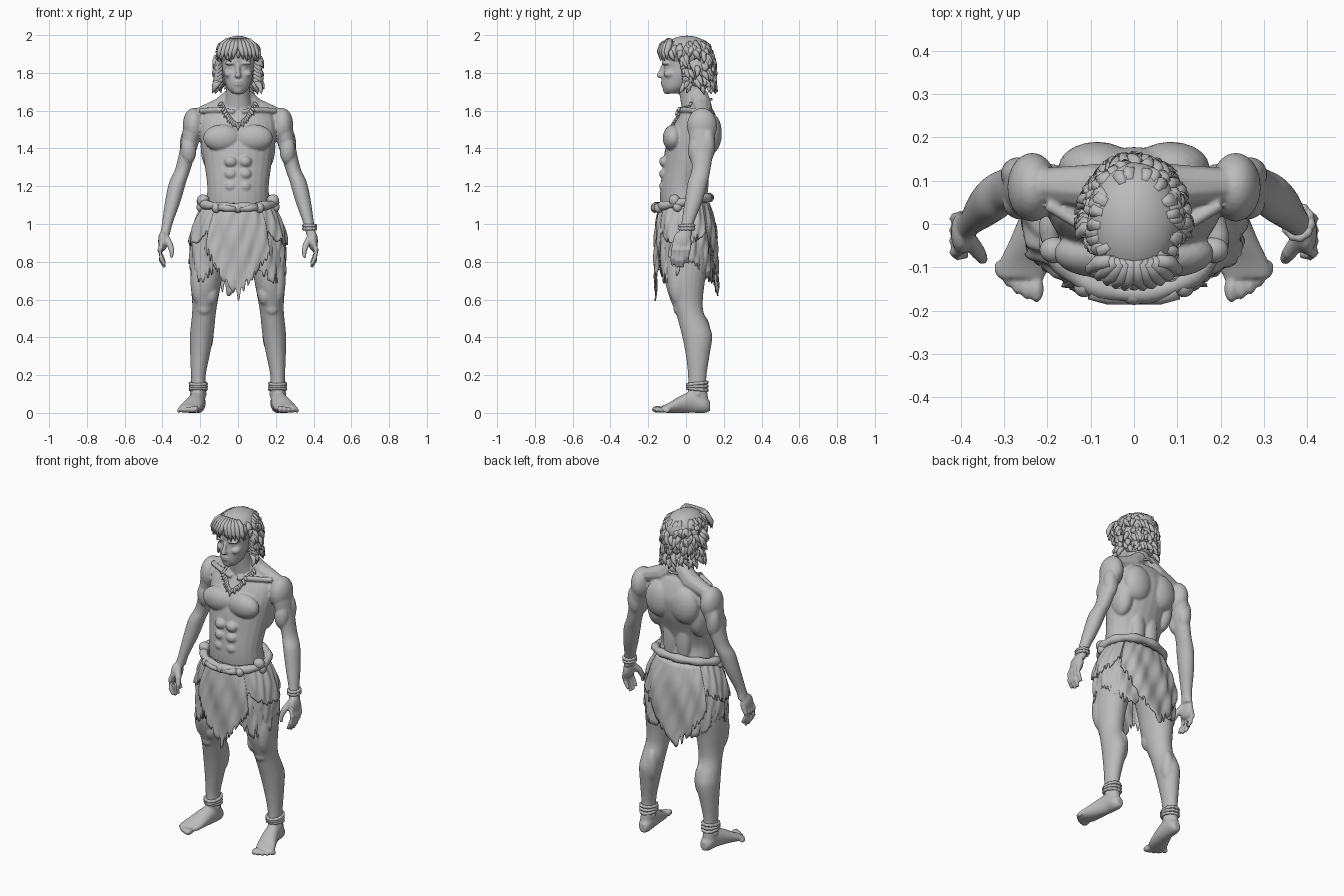
import bpy, bmesh, math, random
from math import sin, cos, pi, sqrt
from mathutils import Vector, Matrix
from mathutils.bvhtree import BVHTree

random.seed(4)
cube = bpy.data.objects.get("Cube")
if cube:
    bpy.data.objects.remove(cube)

clay = bpy.data.materials.new("grey_clay")
clay.use_nodes = True
clay.diffuse_color = (0.5, 0.5, 0.5, 1)
clay.node_tree.nodes["Principled BSDF"].inputs["Base Color"].default_value = (0.5, 0.5, 0.5, 1)


def finish(name, bm):
    """Turn a bmesh into a smooth shaded object."""
    bmesh.ops.recalc_face_normals(bm, faces=bm.faces[:])
    mesh = bpy.data.meshes.new(name)
    bm.to_mesh(mesh)
    bm.free()
    mesh.shade_smooth()
    mesh.materials.append(clay)
    obj = bpy.data.objects.new(name, mesh)
    bpy.context.collection.objects.link(obj)
    return obj


def skin_rings(bm, rings):
    """Bridge rings of points into a closed tube."""
    loops = [[bm.verts.new(p) for p in ring] for ring in rings]
    n = len(loops[0])
    for a, b in zip(loops, loops[1:]):
        for i in range(n):
            j = (i + 1) % n
            bm.faces.new((a[i], a[j], b[j], b[i]))
    bm.faces.new(loops[0][::-1])
    bm.faces.new(loops[-1])


def spline(rows, steps=4):
    """Catmull-Rom interpolation of rows of numbers."""
    out = []
    for i in range(len(rows) - 1):
        p0, p1, p2, p3 = (rows[max(0, min(len(rows) - 1, i + k))] for k in (-1, 0, 1, 2))
        for s in range(steps):
            t = s / steps
            out.append([b + t * ((c - a) + t * ((2 * a - 5 * b + 4 * c - d) + t * (3 * b - a - 3 * c + d))) / 2
                        for a, b, c, d in zip(p0, p1, p2, p3)])
    return out + [list(rows[-1])]


def loft(bm, rows, side=1, along_y=False, n=24):
    """Elliptical sections (x, y, z, radius, radius), level or facing front."""
    rings = []
    for x, y, z, a, b in spline(rows):
        ring = []
        for i in range(n):
            t = 2 * pi * i / n
            off = (a * cos(t), 0, b * sin(t)) if along_y else (a * cos(t), b * sin(t), 0)
            ring.append(Vector((side * x, y, z)) + Vector(off))
        rings.append(ring)
    skin_rings(bm, rings)


def tube(bm, points, radii, side=1, n=10):
    pts = [Vector((side * p[0], p[1], p[2])) for p in points]
    rings = []
    for i, p in enumerate(pts):
        d = pts[min(i + 1, len(pts) - 1)] - pts[max(i - 1, 0)]
        q = d.to_track_quat("Z", "Y")
        rings.append([p + q @ Vector((cos(2 * pi * k / n), sin(2 * pi * k / n), 0)) * radii[i] for k in range(n)])
    skin_rings(bm, rings)


def ball(bm, centre, radius, side=1):
    c = Vector((side * centre[0], centre[1], centre[2]))
    bmesh.ops.create_icosphere(bm, subdivisions=3, radius=1, matrix=Matrix.LocRotScale(c, None, Vector(radius)))


# Torso, neck and head
bm = bmesh.new()
loft(bm, [(0, 0, .94, .15, .11), (0, -.01, 1.1, .165, .125), (0, -.02, 1.2, .163, .115), (0, 0, 1.3, .175, .122),
          (0, .025, 1.4, .19, .135), (0, .05, 1.5, .205, .128), (0, .06, 1.57, .19, .1), (0, .065, 1.62, .12, .07)])
loft(bm, [(0, .06, 1.56, .09, .075), (0, .04, 1.66, .067, .07), (0, .02, 1.78, .06, .07)])
loft(bm, [(0, -.075, 1.69, .03, .03), (0, -.06, 1.72, .058, .065), (0, -.035, 1.78, .077, .092),
          (0, -.015, 1.83, .084, .103), (0, -.01, 1.87, .087, .117), (0, 0, 1.93, .08, .115), (0, 0, 1.97, .05, .08)])
tube(bm, [(0, -.115, 1.85), (0, -.132, 1.81), (0, -.14, 1.785)], [.01, .012, .014])
ball(bm, (0, -.138, 1.785), (.017, .018, .012))
ball(bm, (0, -.1, 1.707), (.028, .022, .02))
for z in (1.739, 1.752):
    ball(bm, (0, -.121, z), (.027, .013, .006))

for s in (-1, 1):
    # Face details
    ball(bm, (.038, -.108, 1.851), (.034, .02, .01), s)
    ball(bm, (.035, -.1, 1.829), (.014, .014, .01), s)
    ball(bm, (.048, -.085, 1.795), (.028, .035, .022), s)
    # Chest, belly and back muscles
    ball(bm, (.085, -.068, 1.455), (.1, .055, .072), s)
    for z in (1.33, 1.265, 1.2):
        ball(bm, (.038, -.112, z), (.034, .03, .03), s)
    ball(bm, (.14, .06, 1.41), (.058, .08, .13), s)
    ball(bm, (.085, .13, 1.48), (.09, .06, .11), s)
    ball(bm, (.045, .085, 1.24), (.045, .035, .15), s)
    ball(bm, (.085, .06, .96), (.1, .09, .1), s)
    tube(bm, [(.02, .07, 1.68), (.09, .085, 1.615), (.21, .09, 1.575)], [.05, .055, .04], s)
    tube(bm, [(.02, -.035, 1.595), (.1, -.015, 1.605), (.2, .045, 1.6)], [.012, .015, .015], s)
    # Arm
    ball(bm, (.235, .085, 1.52), (.058, .08, .095), s)
    loft(bm, [(.225, .085, 1.57, .045, .06), (.24, .085, 1.5, .052, .072), (.262, .085, 1.4, .045, .062),
              (.292, .08, 1.29, .041, .05), (.32, .062, 1.22, .045, .053), (.345, .04, 1.12, .041, .047),
              (.375, .007, 1, .028, .033), (.388, -.005, .94, .026, .038)], s)
    ball(bm, (.262, .052, 1.39), (.042, .042, .075), s)
    ball(bm, (.266, .115, 1.42), (.042, .04, .09), s)
    # Hand
    ball(bm, (.398, -.02, .91), (.025, .05, .055), s)
    for i in range(4):
        y = -.06 + .026 * i
        drop = .012 * (i in (1, 2)) - .012 * (i == 3)
        tube(bm, [(.402, y, .9), (.414, y - .006, .862), (.408, y - .012, .822 - drop), (.388, y - .012, .782 - drop)],
             [.013, .014, .013, .009], s)
    tube(bm, [(.385, -.03, .935), (.36, -.065, .89), (.35, -.08, .855), (.352, -.085, .82)], [.02, .018, .014, .009], s)
    # Leg
    loft(bm, [(.11, 0, 1, .1, .12), (.14, 0, .9, .103, .122), (.16, 0, .78, .09, .115), (.17, -.005, .68, .08, .103),
              (.175, .005, .59, .068, .084), (.18, .02, .53, .063, .074), (.187, .045, .46, .063, .079),
              (.193, .06, .4, .062, .079), (.202, .062, .3, .051, .062), (.21, .06, .2, .039, .049),
              (.21, .06, .14, .038, .049), (.212, .065, .06, .038, .055)], s)
    ball(bm, (.18, -.035, .555), (.038, .032, .042), s)
    ball(bm, (.145, -.04, .63), (.042, .05, .065), s)
    ball(bm, (.21, -.04, .7), (.042, .055, .13), s)
    ball(bm, (.165, .085, .42), (.036, .045, .1), s)
    for x in (.178, .243):
        ball(bm, (x, .062, .1), (.012, .018, .018), s)
    # Foot
    loft(bm, [(.207, .128, .035, .02, .025), (.21, .1, .045, .037, .045), (.215, .04, .058, .042, .058),
              (.232, -.03, .045, .052, .045), (.252, -.09, .027, .06, .027), (.262, -.125, .02, .055, .018)], s, True)
    for i in range(5):
        r = .021 - .002 * i
        ball(bm, (.225 + .022 * i, -.15 + .003 * i * i, .9 * r), (.8 * r, 1.5 * r, .9 * r), s)

body = finish("body", bm)
remesh = body.modifiers.new("Remesh", "REMESH")
remesh.mode = "VOXEL"
remesh.voxel_size = .006
remesh.use_smooth_shade = True
relax = body.modifiers.new("Smooth", "SMOOTH")
relax.iterations = 4
skin = BVHTree.FromObject(body, bpy.context.evaluated_depsgraph_get())

# Hair: smooth cap with ragged locks
bm = bmesh.new()
ball(bm, (0, .005, 1.905), (.108, .138, .092))
ball(bm, (0, .05, 1.825), (.104, .085, .12))
for i in range(230):
    z = random.uniform(1.73, 1.95)
    a = random.uniform(-pi, pi)
    if abs(a) < 1.45 and z < 1.9:
        continue
    k = sqrt(1 - ((z - 1.87) / .125) ** 2) if z > 1.87 else 1
    out = Vector((sin(a), -cos(a), 0))
    root = Vector((.108 * k * out.x, .005 + .132 * k * out.y, z))
    swing = Vector((-out.y, out.x, 0)) * random.uniform(-.03, .03)
    flick = random.uniform(.008, .03) if z < 1.9 else .004
    down = Vector((0, 0, -1))
    tube(bm, [root - out * .015 - down * .02, root + out * .006, root + out * (.008 + flick * .4) + down * .022 + swing * .4,
              root + out * flick + down * .045 + swing], [.012, .018, .013, .001], n=6)
for s in (-1, 1):
    # Parted fringe and temple locks
    for i in range(5):
        x = .012 + .02 * i
        y = -.138 + .9 * x * x * 5
        tube(bm, [(x * .6, -.085, 1.975), (x * .9, y + .01, 1.945), (x + .008, y - .004, 1.91),
                  (x + .016, y, 1.872 - .01 * (i % 2))], [.014, .018, .014, .002], s, 8)
    for i in range(7):
        z = 1.87 - .02 * i
        tube(bm, [(.085, -.01, z + .02), (.108, -.018 + .003 * i, z), (.118, -.02 + .006 * i, z - .025),
                  (.135 - .018 * (i % 2), -.03 + .006 * i, z - .038)], [.012, .019, .014, .001], s, 6)
finish("hair", bm)


def cord(name, points, radius):
    """Closed round cord, slightly lumpy."""
    curve = bpy.data.curves.new(name, "CURVE")
    curve.dimensions = "3D"
    curve.bevel_depth = radius
    curve.bevel_resolution = 3
    line = curve.splines.new("POLY")
    line.points.add(len(points) - 1)
    line.use_cyclic_u = True
    line.use_smooth = True
    for i, (pt, p) in enumerate(zip(line.points, points)):
        pt.co = (*p, 1)
        pt.radius = 1 + .15 * sin(i * 1.3)
    curve.materials.append(clay)
    obj = bpy.data.objects.new(name, curve)
    bpy.context.collection.objects.link(obj)


def oval(x, y, z, rx, ry, rise=0, n=48):
    return [(x + rx * sin(t), y - ry * cos(t), z - rise * cos(t)) for t in (2 * pi * i / n for i in range(n))]


# Belt with knots, ankle wraps and wrist band
cord("belt", oval(0, -.018, 1.115, .195, .142, .025), .023)
bm = bmesh.new()
ball(bm, (0, -.165, 1.085), (.028, .022, .026))
for s in (-1, 1):
    tube(bm, [(.01, -.17, 1.08), (.06, -.168, 1.083), (.1, -.155, 1.09)], [.016, .018, .02], s)
    ball(bm, (.115, -.145, 1.085), (.024, .024, .026), s)
    ball(bm, (.185, -.06, 1.125), (.033, .03, .032), s)
    ball(bm, (.2, -.045, 1.09), (.02, .025, .026), s)
finish("belt_knots", bm)
for s, label in ((1, "left"), (-1, "right")):
    for i in range(3):
        cord(label + "_ankle_wrap", oval(s * .21, .06, .125 + .015 * i, .041, .051, .006 * (i - 1)), .009)
for i in range(2):
    cord("left_wrist_band", oval(.379, .004, .975 + .016 * i, .03, .036), .009)

# Necklace laid on the chest, with pointed teeth
bm = bmesh.new()
line = []
for i in range(25):
    t = i / 12 - 1
    start = Vector((.086 * t, -1, 1.53 + .11 * abs(t) ** 1.6))
    hit = skin.ray_cast(start, Vector((0, 1, 0)))[0]
    p = (hit or Vector((start.x, 0, start.z))) + Vector((0, -.006, 0))
    line.append(p)
    tip = p + Vector((.026 * t, -.012, -.03 + .012 * abs(t))) * random.uniform(.7, 1.2)
    tube(bm, [p, p.lerp(tip, .5), tip], [.009, .008, .001], n=6)
cord("necklace_cord", line + [(.07, .1, 1.655), (0, .135, 1.66), (-.07, .1, 1.655)], .006)
finish("necklace_teeth", bm)


def hide(name, a0, a1, hem, grow, ragged=.05, cols=64, rows=16):
    """Ragged sheet wrapped around the hips; angle zero is the front."""
    bm = bmesh.new()
    grid = []
    jag = 0
    for i in range(cols + 1):
        u = 2 * i / cols - 1
        a = a0 + (a1 - a0) * i / cols
        if i % 2 == 0:
            jag = random.random() * ragged * (1 if i % 4 else .3)
        bottom = hem(u) + jag
        col = []
        for j in range(rows + 1):
            z = 1.11 + (bottom - 1.11) * j / rows
            f = min(1, (1.11 - z) / .26)
            f = f * (2 - f)
            fold = grow * min(1, .3 + f) + .006 * f * sin(a * 11 + z * 16) + .003 * sin(a * 23 - z * 31)
            x = (.178 + .075 * f + fold) * math.copysign(abs(sin(a)) ** .88, sin(a))
            y = (.128 + .026 * f + fold) * math.copysign(abs(cos(a)) ** .88, cos(a))
            col.append(bm.verts.new((x, -.01 * (1 - f) - y, z)))
        grid.append(col)
    for c, d in zip(grid, grid[1:]):
        for j in range(rows):
            bm.faces.new((c[j], d[j], d[j + 1], c[j + 1]))
    obj = finish(name, bm)
    obj.modifiers.new("Solidify", "SOLIDIFY").thickness = .007


# Hide skirt: side layers, flaps, front and back panels
for s, label in ((1, "left"), (-1, "right")):
    hide(label + "_skirt", s * .4, s * 3.1, lambda u: .73 + .05 * cos(u * 5), 0, .06, 90)
    hide(label + "_flap", s * .5, s * 2.3, lambda u: .88 + .08 * u * u, .01)
hide("front_panel", -.62, .62, lambda u: .59 + .24 * abs(u) ** .9, .012, .06)
hide("back_panel", pi - .8, pi + .9, lambda u: .6 + .27 * abs(u - .12), .014, .06)
